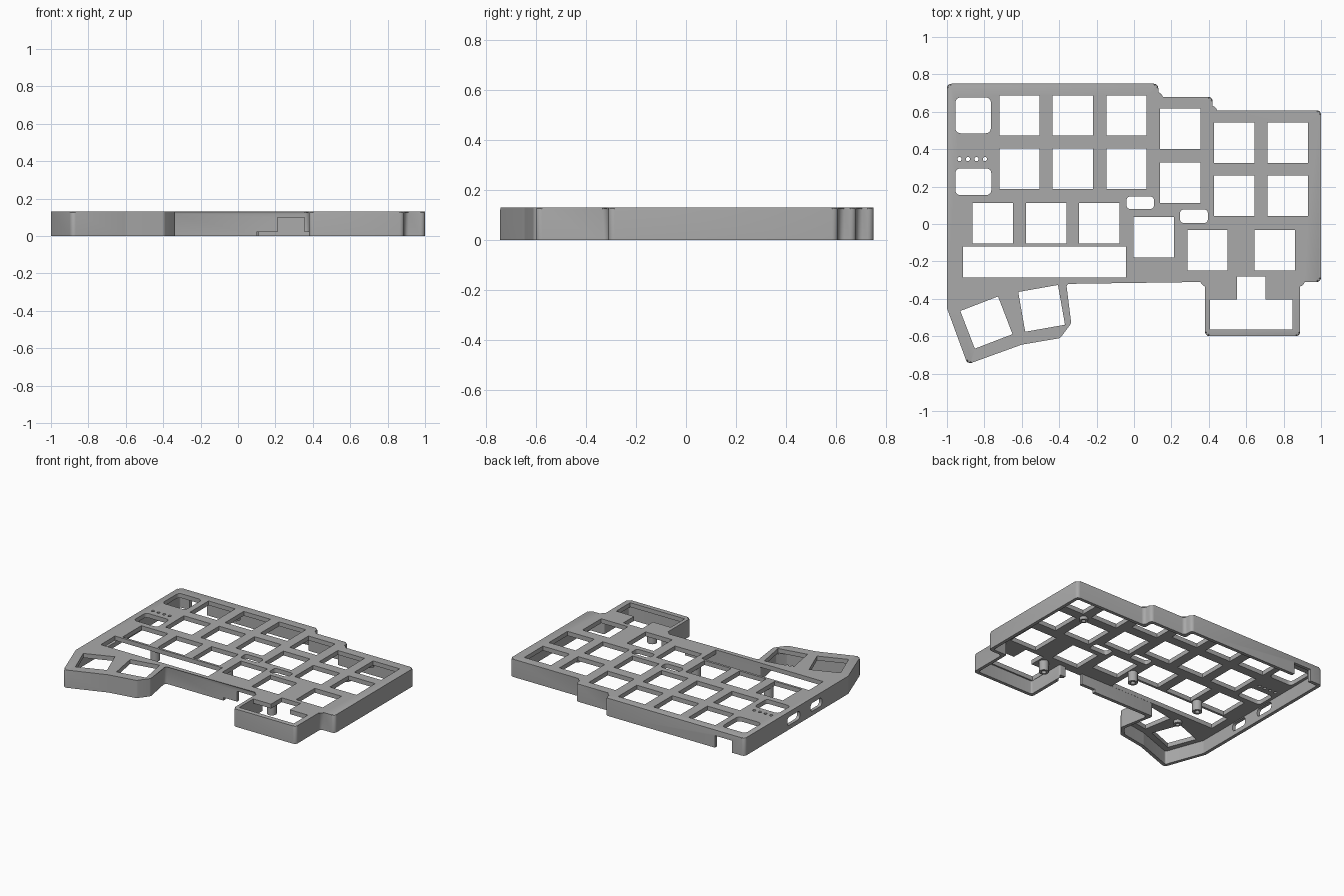
import bpy, bmesh, math
from mathutils import Vector, Matrix

cube = bpy.data.objects.get("Cube")
if cube:
    bpy.data.objects.remove(cube, do_unlink=True)

HEIGHT, PLATE, WALL = 0.13, 0.032, 0.024
INNER_TOP = HEIGHT - PLATE

grey = bpy.data.materials.new("warm_grey")
grey.use_nodes = True
colour = (0.4, 0.4, 0.4, 1)
grey.diffuse_color = colour
grey.node_tree.nodes["Principled BSDF"].inputs["Base Color"].default_value = colour


def offset(points, d):
    """Move each side of a clockwise outline inward by d."""
    pts = [Vector(p) for p in points]
    out = []
    for i, p in enumerate(pts):
        a = (p - pts[i - 1]).normalized()
        b = (pts[(i + 1) % len(pts)] - p).normalized()
        na, nb = Vector((a.y, -a.x)), Vector((b.y, -b.x))
        out.append(p + (na + nb) * d / (1 + na.dot(nb)))
    return out


def rounded(points, r, steps=5):
    """Replace every corner with a small arc."""
    pts = [Vector(p) for p in points]
    out = []
    for i, p in enumerate(pts):
        u = (pts[i - 1] - p).normalized()
        v = (pts[(i + 1) % len(pts)] - p).normalized()
        half = u.angle(v) / 2
        centre = p + (u + v).normalized() * (r / math.sin(half))
        cut = r / math.tan(half)
        s, e = p + u * cut - centre, p + v * cut - centre
        turn = s.angle_signed(e)
        for k in range(steps + 1):
            out.append(centre + Matrix.Rotation(-turn * k / steps, 2) @ s)
    return out


def rect(x0, x1, y0, y1, r=0):
    pts = [(x0, y1), (x1, y1), (x1, y0), (x0, y0)]
    return rounded(pts, r) if r else pts


def square(x, y, angle=0, size=0.216):
    turn = Matrix.Rotation(math.radians(angle), 2)
    return [Vector((x, y)) + turn @ Vector(p) for p in
            rect(-size / 2, size / 2, -size / 2, size / 2)]


def prism(bm, points, low, high, to_3d=lambda a, b, h: (a, b, h)):
    """Extrude an outline between two heights; returns the top vertices."""
    bottom = [bm.verts.new(to_3d(p[0], p[1], low)) for p in points]
    top = [bm.verts.new(to_3d(p[0], p[1], high)) for p in points]
    bm.faces.new(bottom)
    bm.faces.new(top[::-1])
    for i in range(len(points)):
        bm.faces.new((bottom[i - 1], top[i - 1], top[i], bottom[i]))
    return top


def finish(bm, name):
    bmesh.ops.recalc_face_normals(bm, faces=bm.faces)
    mesh = bpy.data.meshes.new(name)
    bm.to_mesh(mesh)
    bm.free()
    mesh.materials.append(grey)
    obj = bpy.data.objects.new(name, mesh)
    bpy.context.collection.objects.link(obj)
    return obj


def smooth(obj):
    bpy.ops.object.select_all(action="DESELECT")
    obj.select_set(True)
    bpy.context.view_layer.objects.active = obj
    bpy.ops.object.shade_smooth_by_angle(angle=math.radians(30))


# Case shell with a softened top rim
outline = [(-1, 0.75), (0.13, 0.75), (0.13, 0.68), (0.42, 0.68), (0.42, 0.608),
           (1, 0.608), (1, -0.31), (0.888, -0.31), (0.888, -0.6), (0.38, -0.6),
           (0.38, -0.31), (-0.375, -0.31), (-0.335, -0.53), (-0.395, -0.61),
           (-0.6, -0.645), (-0.89, -0.75), (-1, -0.45)]
bm = bmesh.new()
rim = set(prism(bm, rounded(outline, 0.024), 0, HEIGHT))
edges = [e for e in bm.edges if all(v in rim for v in e.verts)]
bmesh.ops.bevel(bm, geom=edges, offset=0.01, segments=2, profile=0.5, affect="EDGES")
case = finish(bm, "case_shell")

# Hollow underside
bm = bmesh.new()
prism(bm, rounded(offset(outline, WALL), 0.012), -0.05, INNER_TOP)
cutters = [finish(bm, "pocket_cutter")]

# Openings through the top plate
holes = [square(x, y) for x in (-0.612, -0.327, -0.04) for y in (0.58, 0.295)]
holes += [square(0.247, y) for y in (0.509, 0.22)]
holes += [square(x, y) for x in (0.537, 0.823) for y in (0.435, 0.15)]
holes += [square(x, 0.005) for x in (-0.755, -0.47, -0.185)]
holes += [square(0.105, -0.07), square(0.393, -0.14), square(0.753, -0.14)]
holes += [square(-0.789, -0.527, 21), square(-0.494, -0.451, 10)]
holes += [rect(-0.955, -0.765, 0.485, 0.677, 0.028), rect(-0.955, -0.763, 0.155, 0.297, 0.025),
          rect(-0.04, 0.107, 0.08, 0.147, 0.02), rect(0.246, 0.395, 0.005, 0.078, 0.02),
          rect(-0.913, -0.043, -0.285, -0.12)]
holes.append([(0.55, -0.28), (0.703, -0.28), (0.703, -0.403), (0.848, -0.403),
              (0.848, -0.565), (0.406, -0.565), (0.406, -0.403), (0.55, -0.403)])
holes += [rect(x - 0.011, x + 0.011, 0.336, 0.358, 0.0105)
          for x in (-0.933, -0.888, -0.842, -0.797)]
bm = bmesh.new()
for hole in holes:
    prism(bm, hole, INNER_TOP - 0.01, HEIGHT + 0.05)
cutters.append(finish(bm, "plate_hole_cutter"))

# Ports in the side walls and notches in the front and back walls
bm = bmesh.new()
for y0, y1 in ((0.11, 0.255), (-0.145, -0.015)):
    prism(bm, rect(y0, y1, 0.032, 0.092, 0.022), -1.05, -0.965, lambda a, b, h: (h, a, b))
prism(bm, rect(-0.9, -0.76, -0.05, 0.088), 0.715, 0.8, lambda a, b, h: (a, h, b))
notch = [(0.1, -0.05), (0.1, 0.022), (0.21, 0.022), (0.21, INNER_TOP),
         (0.355, INNER_TOP), (0.355, 0.022), (0.4, 0.022), (0.4, -0.05)]
prism(bm, notch, -0.33, -0.27, lambda a, b, h: (a, h, b))
cutters.append(finish(bm, "port_cutter"))

for cutter in cutters:
    cutter.hide_render = True
    mod = case.modifiers.new(cutter.name, "BOOLEAN")
    mod.operation, mod.solver, mod.object = "DIFFERENCE", "EXACT", cutter
bpy.context.view_layer.update()
graph = bpy.context.evaluated_depsgraph_get()
result = bpy.data.meshes.new_from_object(case.evaluated_get(graph))
case.modifiers.clear()
case.data = result
for cutter in cutters:
    bpy.data.objects.remove(cutter, do_unlink=True)
smooth(case)


# Hollow screw posts under the plate
def post(name, x, y, tip, radius):
    bm = bmesh.new()
    bore = radius * 0.5
    profile = [(0, INNER_TOP - 0.005), (bore, INNER_TOP - 0.005), (bore, tip),
               (radius, tip), (radius, INNER_TOP + 0.005), (0, INNER_TOP + 0.005)]
    verts = [bm.verts.new((r, 0, z)) for r, z in profile]
    path = [bm.edges.new(pair) for pair in zip(verts, verts[1:])]
    bmesh.ops.spin(bm, geom=verts + path, cent=(0, 0, 0), axis=(0, 0, 1),
                   angle=math.tau, steps=20)
    bmesh.ops.remove_doubles(bm, verts=bm.verts, dist=0.0005)
    obj = finish(bm, name)
    obj.location = (x, y, 0)
    smooth(obj)


for i, (x, y) in enumerate([(0.505, -0.33), (-0.04, -0.06), (-0.615, -0.08)]):
    post(f"tall_post_{i + 1}", x, y, 0.022, 0.033)
for i, (x, y) in enumerate([(0.68, 0.555), (0.68, 0.29), (0.92, -0.04), (0.105, 0.62),
                            (-0.47, 0.65), (-0.68, -0.36)]):
    post(f"short_post_{i + 1}", x, y, 0.075, 0.028)
